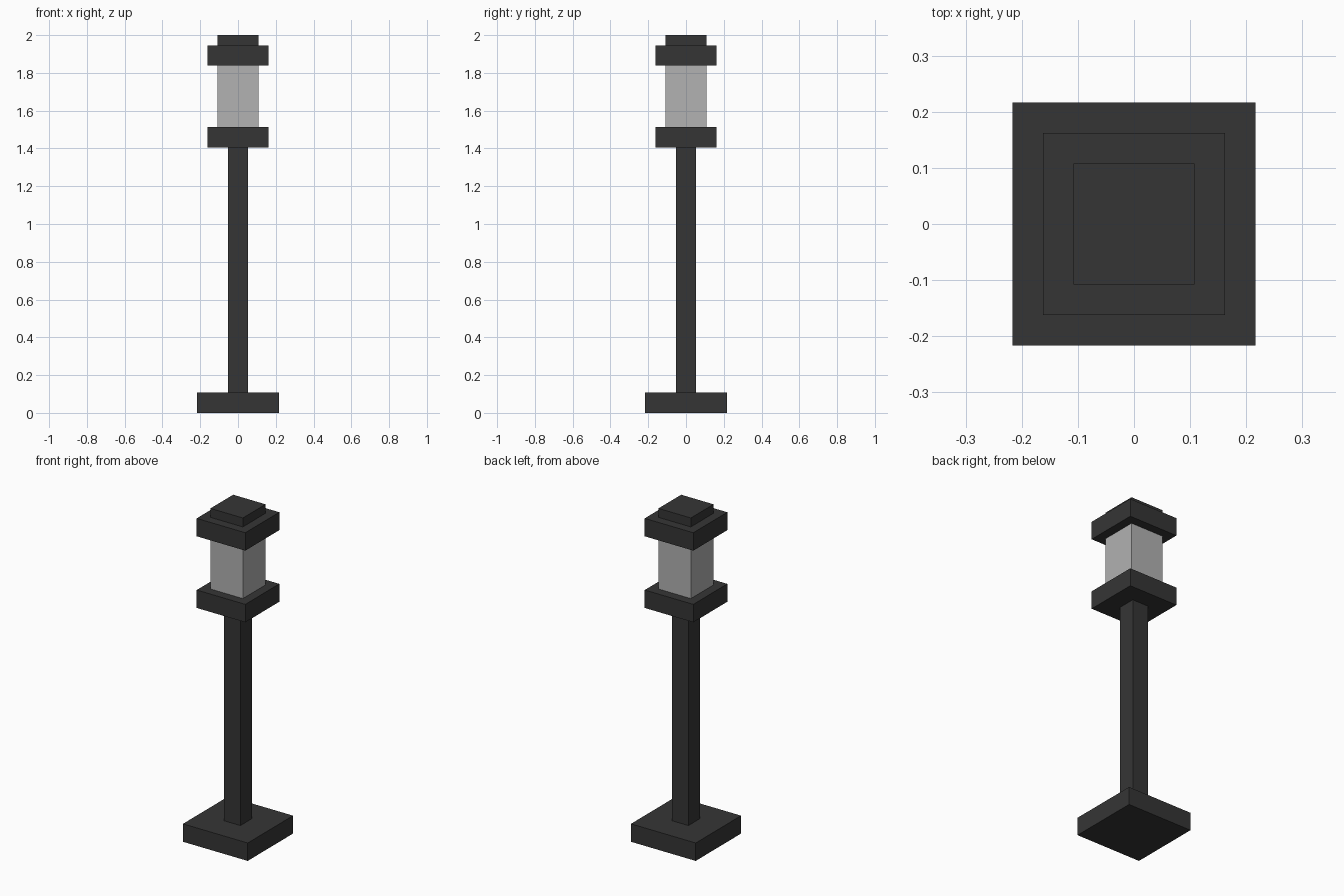
import bpy

if "Cube" in bpy.data.objects:
    bpy.data.objects.remove(bpy.data.objects["Cube"])

U = 2 / 37  # the lamp is 37 modules tall


def material(name, value):
    m = bpy.data.materials.new(name)
    m.diffuse_color = (value, value, value, 1)
    m.use_nodes = True
    m.node_tree.nodes["Principled BSDF"].inputs["Base Color"].default_value = m.diffuse_color
    return m


iron = material("dark_iron", 0.036)
glass = material("grey_glass", 0.445)

# Stacked square blocks from the ground up: name, width, height, material
parts = [
    ("base", 8, 2, iron),
    ("post", 2, 24, iron),
    ("lantern_tray", 6, 2, iron),
    ("lantern_glass", 4, 6, glass),
    ("lantern_roof", 6, 2, iron),
    ("roof_cap", 4, 1, iron),
]

z = 0
for name, width, height, mat in parts:
    bpy.ops.mesh.primitive_cube_add(size=1, location=(0, 0, (z + height / 2) * U))
    block = bpy.context.object
    block.name = name
    block.scale = (width * U, width * U, height * U)
    bpy.ops.object.transform_apply(location=False, rotation=False, scale=True)
    block.data.materials.append(mat)
    z += height
